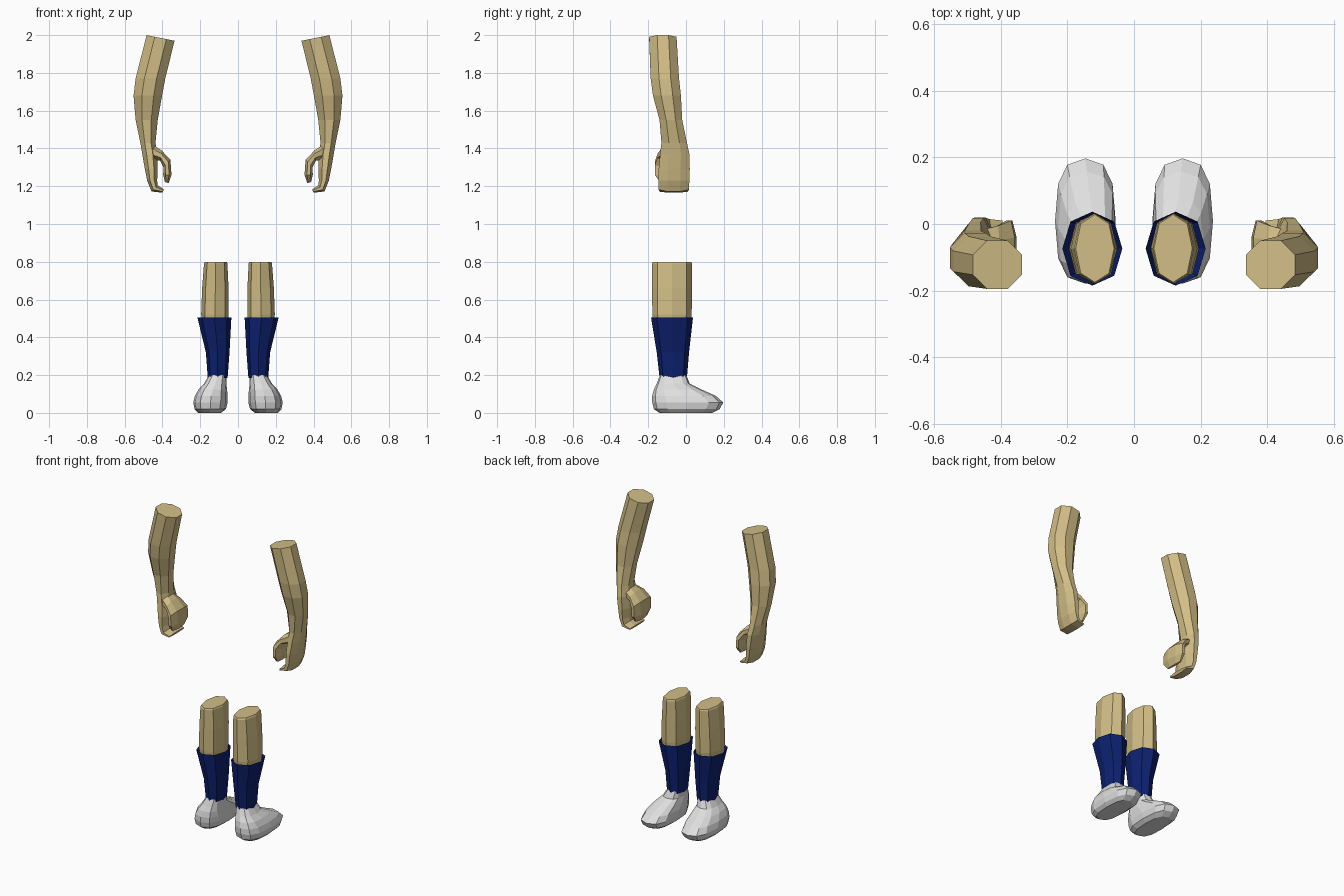
import bpy, bmesh, math

cube = bpy.data.objects.get("Cube")
if cube:
    bpy.data.objects.remove(cube, do_unlink=True)


def material(name, rgb):
    m = bpy.data.materials.new(name)
    m.use_nodes = True
    m.diffuse_color = (*rgb, 1)
    m.node_tree.nodes["Principled BSDF"].inputs["Base Color"].default_value = (*rgb, 1)
    return m


skin = material("tan_skin", (0.64, 0.51, 0.24))
navy = material("navy_sock", (0.004, 0.015, 0.16))
white = material("white_shoe", (0.74, 0.74, 0.74))


def loft(name, mat, rings, sides=8, turn=0.0, power=1.0, side=1):
    """Skin rings given as (x_in, z_in, x_out, z_out, y_min, y_max)."""
    bm = bmesh.new()
    angles = [2 * math.pi * (i + turn) / sides for i in range(sides)]
    shape = [[math.copysign(abs(f(a)) ** power, f(a)) for f in (math.cos, math.sin)]
             for a in angles]
    # Stretch the section so that it fills its box exactly
    mx, my = (max(abs(p[k]) for p in shape) for k in (0, 1))
    loops = []
    for xi, zi, xo, zo, y0, y1 in rings:
        loop = []
        for c, s in shape:
            t = (c / mx + 1) / 2
            y = (y0 + y1) / 2 + (y1 - y0) / 2 * s / my
            loop.append(bm.verts.new((side * (xi + (xo - xi) * t), y, zi + (zo - zi) * t)))
        loops.append(loop)
    for a, b in zip(loops, loops[1:]):
        for i in range(sides):
            j = (i + 1) % sides
            bm.faces.new((a[i], a[j], b[j], b[i]))
    bm.faces.new(loops[0])
    bm.faces.new(loops[-1])
    bmesh.ops.recalc_face_normals(bm, faces=bm.faces)
    mesh = bpy.data.meshes.new(name)
    bm.to_mesh(mesh)
    bm.free()
    mesh.materials.append(mat)
    obj = bpy.data.objects.new(name, mesh)
    bpy.context.collection.objects.link(obj)
    return obj


def level(*rows):
    """Horizontal rings from rows of (z, x_in, x_out, y_min, y_max)."""
    return [(xi, z, xo, z, y0, y1) for z, xi, xo, y0, y1 in rows]


# Forearm running into the curled finger flap
arm = [(.336, 1.97, .484, 2.0, -.195, -.05)] + level(
    (1.77, .385, .542, -.187, -.037),
    (1.68, .402, .553, -.175, -.027),
    (1.55, .425, .542, -.14, -.02),
    (1.43, .437, .517, -.13, .005),
    (1.37, .428, .507, -.137, .018),
    (1.29, .425, .493, -.145, .02),
    (1.23, .428, .481, -.145, .018)) + [
    (.425, 1.205, .458, 1.172, -.145, .015),
    (.392, 1.183, .4, 1.166, -.14, .01)]

# Broad thumb flap on the inner side of the hand
thumb = [(.465, 1.345, .465, 1.43, -.125, -.02),
         (.412, 1.335, .405, 1.39, -.15, -.005),
         (.395, 1.30, .358, 1.34, -.165, .01),
         (.396, 1.26, .352, 1.26, -.165, .01),
         (.387, 1.222, .367, 1.217, -.135, -.02)]

# Lower leg, flared sock and shoe
leg = level((.45, .055, .185, -.17, .02), (.52, .05, .195, -.178, .03),
            (.66, .05, .19, -.18, .032), (.79, .056, .18, -.18, .032),
            (.8, .06, .175, -.175, .028))
sock = level((.185, .055, .16, -.14, .005), (.32, .045, .17, -.155, .016),
             (.505, .035, .215, -.185, .037), (.46, .05, .19, -.17, .025))
shoe = level((0, .09, .21, -.14, .14), (.02, .064, .23, -.17, .178),
             (.055, .055, .237, -.179, .197), (.09, .055, .228, -.179, .158),
             (.125, .058, .208, -.17, .08), (.155, .062, .18, -.155, .02),
             (.2, .062, .153, -.138, .002))

for prefix, s in (("left", 1), ("right", -1)):
    loft(prefix + "_forearm", skin, arm, turn=.5, side=s)
    loft(prefix + "_thumb", skin, thumb, turn=.5, side=s)
    loft(prefix + "_leg", skin, leg, power=.9, side=s)
    loft(prefix + "_sock", navy, sock, power=.9, side=s)
    loft(prefix + "_shoe", white, shoe, sides=12, power=.75, side=s)
